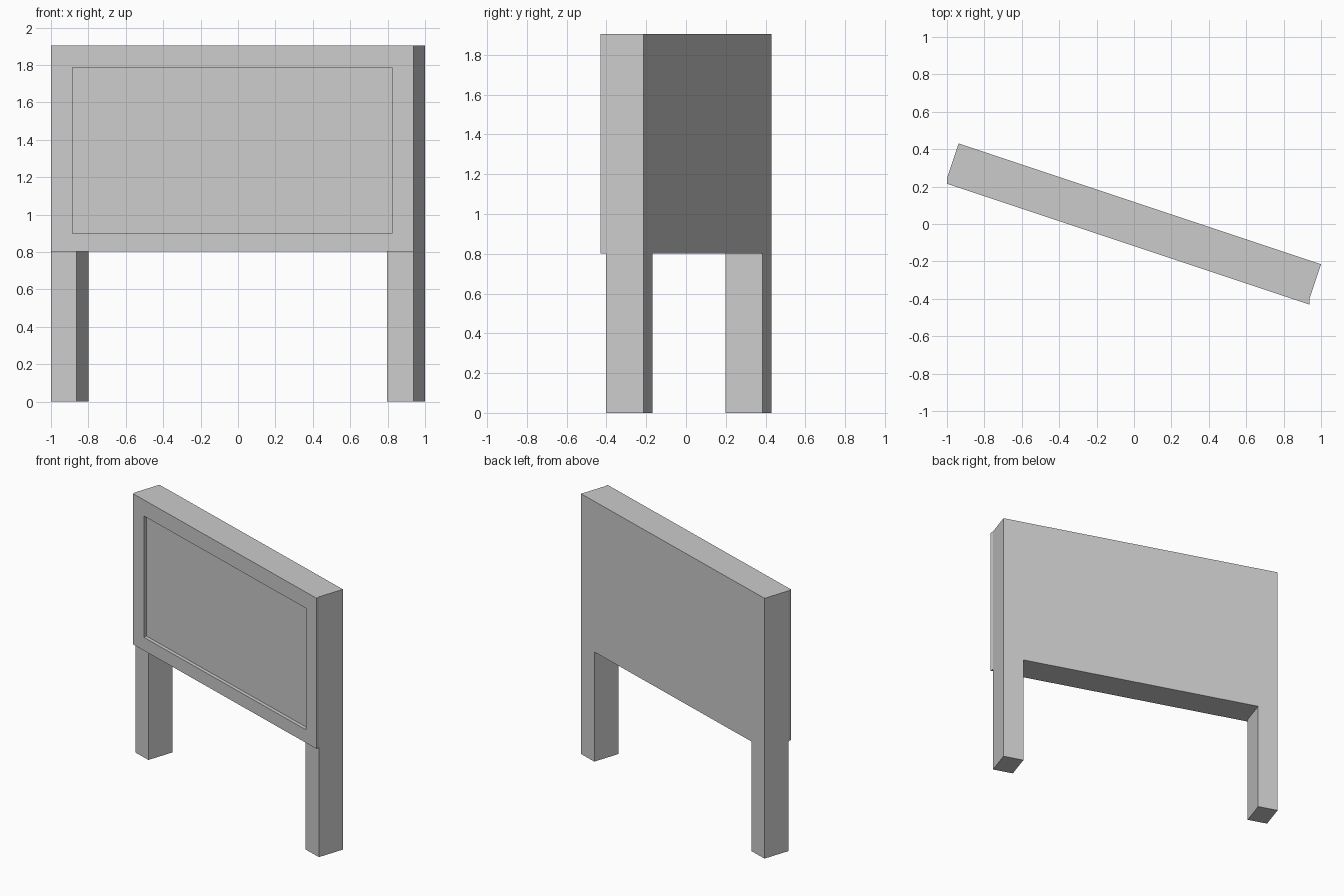
import bpy, bmesh
from mathutils import Vector

if "Cube" in bpy.data.objects:
    bpy.data.objects.remove(bpy.data.objects["Cube"])

SLOPE = -1 / 3                           # the board stands skewed in plan
LEFT, RIGHT = -1.0, 0.9375               # front plane limits in x
LEG_L, LEG_R = -0.863, 0.797             # inner leg edges
Z_LOW, Z_TOP = 0.802, 1.904              # panel bottom and top
IN_L, IN_R, IN_B, IN_T = -0.885, 0.824, 0.898, 1.786   # recess
BACK = Vector((0.0625, 0.188, 0))        # body thickness
RIM = Vector((0, -0.0275, 0))            # raised frame, pushed straight forward
Y_LEFT = 0.431 - BACK.y                  # front plane y at the left end

bm = bmesh.new()
cache = {}


def point(x, z):
    if (x, z) not in cache:
        cache[x, z] = bm.verts.new((x, Y_LEFT + SLOPE * (x - LEFT), z))
    return cache[x, z]


def face(*pts):
    return bm.faces.new([point(*p) for p in pts])


def extrude(faces, offset):
    out = bmesh.ops.extrude_face_region(bm, geom=faces)["geom"]
    verts = [g for g in out if isinstance(g, bmesh.types.BMVert)]
    bmesh.ops.translate(bm, verts=verts, vec=offset)


# two legs and the sunken panel
face((LEFT, 0), (LEG_L, 0), (LEG_L, Z_LOW), (LEFT, Z_LOW))
face((LEG_R, 0), (RIGHT, 0), (RIGHT, Z_LOW), (LEG_R, Z_LOW))
face((IN_L, IN_B), (IN_R, IN_B), (IN_R, IN_T), (IN_L, IN_T))

# frame around the panel
rim = [
    face((LEFT, Z_LOW), (LEG_L, Z_LOW), (LEG_R, Z_LOW), (RIGHT, Z_LOW),
         (IN_R, IN_B), (IN_L, IN_B)),
    face((RIGHT, Z_LOW), (RIGHT, Z_TOP), (IN_R, IN_T), (IN_R, IN_B)),
    face((RIGHT, Z_TOP), (LEFT, Z_TOP), (IN_L, IN_T), (IN_R, IN_T)),
    face((LEFT, Z_TOP), (LEFT, Z_LOW), (IN_L, IN_B), (IN_L, IN_T)),
]

# thickness, then the raised frame
extrude(bm.faces[:], BACK)
extrude(rim, RIM)
bmesh.ops.recalc_face_normals(bm, faces=bm.faces[:])

mesh = bpy.data.meshes.new("notice_board")
bm.to_mesh(mesh)
bm.free()
bpy.context.collection.objects.link(bpy.data.objects.new("notice_board", mesh))
